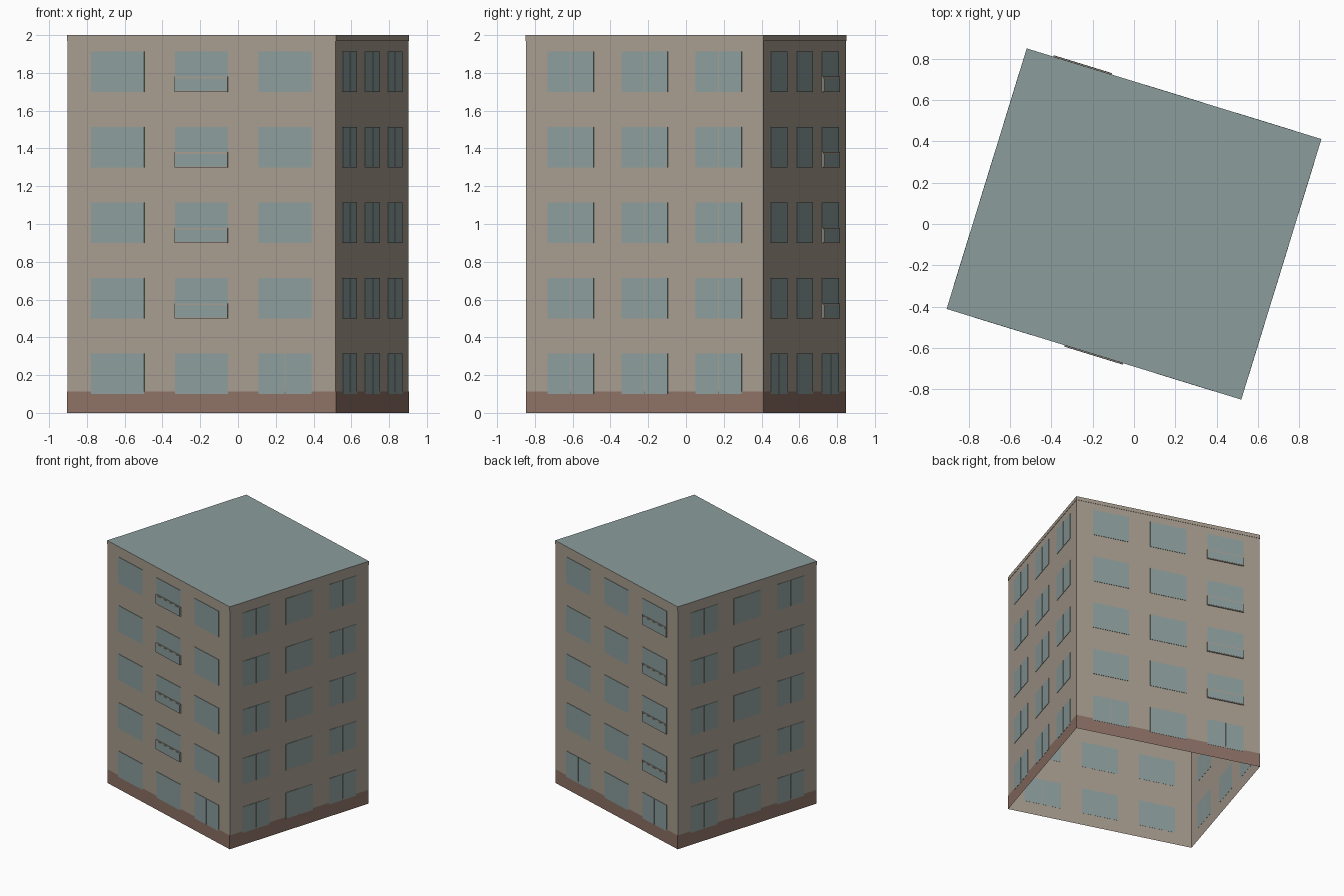
import bpy, bmesh, math
from mathutils import Matrix, Vector

if "Cube" in bpy.data.objects:
    bpy.data.objects.remove(bpy.data.objects["Cube"])


def material(name, rgb):
    m = bpy.data.materials.new(name)
    m.use_nodes = True
    m.diffuse_color = (*rgb, 1)
    m.node_tree.nodes["Principled BSDF"].inputs["Base Color"].default_value = (*rgb, 1)
    return m


BEIGE = material("beige wall", (0.39, 0.335, 0.275))
TEAL = material("grey teal", (0.26, 0.34, 0.335))
BROWN = material("brown base", (0.265, 0.165, 0.13))

WIDTH, DEPTH, HEIGHT = 1.486, 1.313, 2.0
LIP, BASE_TOP, FLOOR, FLOORS = 0.03, 0.114, 0.4, 5
SILL, PANE_H, GAP = 0.1, 0.214, 0.007
TURN = Matrix.Rotation(math.radians(-17.1), 4, "Z")


def add_box(bm, size, centre, frame):
    mat = frame @ Matrix.Translation(centre) @ Matrix.Diagonal((*size, 1))
    return bmesh.ops.create_cube(bm, size=1, matrix=mat)["verts"]


def finish(name, bm, *mats):
    mesh = bpy.data.meshes.new(name)
    bm.to_mesh(mesh)
    bm.free()
    for m in mats:
        mesh.materials.append(m)
    obj = bpy.data.objects.new(name, mesh)
    bpy.context.collection.objects.link(obj)
    return obj


def shell(name, grow, z0, z1, mat):
    """Four upright walls, open above and below."""
    bm = bmesh.new()
    add_box(bm, (WIDTH + grow, DEPTH + grow, z1 - z0), (0, 0, (z0 + z1) / 2), TURN)
    bm.normal_update()
    caps = [f for f in bm.faces if abs(f.normal.z) > 0.5]
    bmesh.ops.delete(bm, geom=caps, context="FACES_ONLY")
    finish(name, bm, mat)


shell("walls", 0, 0, HEIGHT - LIP / 2, BEIGE)
shell("base_band", 0.003, 0, BASE_TOP, BROWN)

# Roof slab with a slight overhang
bm = bmesh.new()
add_box(bm, (WIDTH + 0.005, DEPTH + 0.005, LIP), (0, 0, HEIGHT - LIP / 2), TURN)
bm.normal_update()
for f in bm.faces:
    f.material_index = int(f.normal.z > 0.5)
finish("roof", bm, BEIGE, TEAL)

# Facades: name, length, distance from the middle, pane width, balcony column, split ground columns
FACADES = [
    ("front", WIDTH, DEPTH / 2, 0.293, 1, (2,)),
    ("right", DEPTH, WIDTH / 2, 0.256, None, (0, 1, 2)),
    ("back", WIDTH, DEPTH / 2, 0.293, 2, (0, 2)),
    ("left", DEPTH, WIDTH / 2, 0.256, None, (0, 1, 2)),
]

for k, (side, length, dist, pane_w, balcony, split) in enumerate(FACADES):
    frame = TURN @ Matrix.Rotation(k * math.pi / 2, 4, "Z")
    panes, rails = bmesh.new(), bmesh.new()
    for floor in range(FLOORS):
        z = SILL + floor * FLOOR
        for col in range(3):
            u = (col - 1) * 0.312 * length
            # Window panes, in two halves where there is a mullion
            if col in split and (floor == 0 or balcony is None):
                half = (pane_w - GAP) / 2
                parts = [(u - (half + GAP) / 2, half), (u + (half + GAP) / 2, half)]
            else:
                parts = [(u, pane_w)]
            for pu, pw in parts:
                add_box(panes, (pw, 0.004, PANE_H), (pu, -dist - 0.001, z + PANE_H / 2), frame)
            # Shallow balcony guard with a pale rail and a glazed front
            if col == balcony and floor > 0:
                add_box(rails, (pane_w + 0.002, 0.008, 0.08), (u, -dist - 0.004, z + 0.04), frame)
                add_box(panes, (pane_w, 0.003, 0.066), (u, -dist - 0.008, z + 0.038), frame)
    finish(side + "_windows", panes, TEAL)
    if balcony is None:
        rails.free()
    else:
        finish(side + "_balconies", rails, BEIGE)
